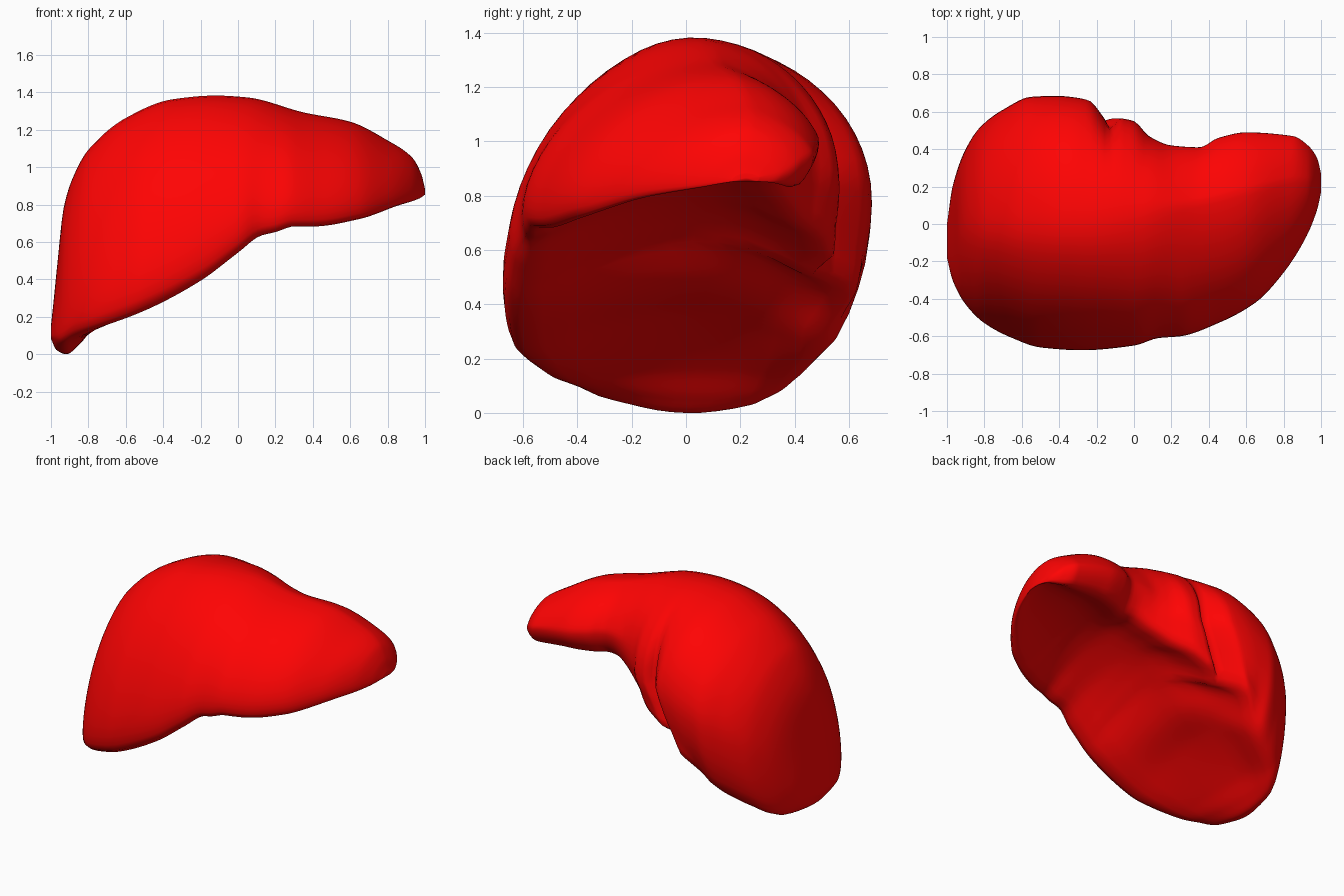
import bpy, bmesh, math
from mathutils import Vector

if "Cube" in bpy.data.objects:
    bpy.data.objects.remove(bpy.data.objects["Cube"])

# Profiles along the length (x, value), read off the front and top outlines
TOP = [(-1, .16), (-.985, .3), (-.97, .45), (-.93, .8), (-.87, .98), (-.8, 1.1), (-.6, 1.27),
       (-.35, 1.37), (-.12, 1.39), (.05, 1.38), (.35, 1.3), (.6, 1.25), (.8, 1.15),
       (.93, 1.06), (.98, .97), (1, .89)]
FRONT = [(-1, -.18), (-.97, -.3), (-.9, -.43), (-.8, -.53), (-.65, -.61), (-.5, -.66), (-.28, -.675),
         (0, -.65), (.13, -.61), (.25, -.6), (.45, -.53), (.65, -.42), (.8, -.26), (.92, -.07),
         (.98, .08), (1, .17)]
BACK = [(-1, .0), (-.97, .2), (-.9, .4), (-.82, .52), (-.7, .61), (-.54, .68), (-.4, .685), (-.25, .67),
        (-.16, .57), (-.125, .51), (-.08, .565), (0, .55), (.08, .47), (.2, .42), (.35, .41),
        (.45, .46), (.6, .49), (.85, .47), (.93, .42), (.98, .35), (1, .27)]
FRONT_RIM = [(-1, .1), (-.95, .08), (-.88, .11), (-.76, .145), (-.5, .24), (-.2, .4), (0, .55), (.12, .64),
             (.2, .66), (.3, .69), (.4, .69), (.65, .73), (.85, .8), (.97, .84), (1, .86)]
BACK_RIM = [(-1, .1), (-.92, .06), (-.8, .13), (-.6, .23), (-.35, .37), (-.15, .5), (0, .64),
            (.15, .78), (.3, .86), (.6, .86), (.9, .84), (1, .86)]
UNDER = [(-1, .09), (-.97, .03), (-.92, .01), (-.85, .06), (-.76, .16), (-.5, .36), (-.3, .47),
         (-.1, .66), (0, .74), (.15, .82), (.3, .87), (.6, .91), (.9, .9), (1, .86)]
BACK_BULGE = [(-1, .13), (-.95, .3), (-.9, .45), (-.7, .65), (-.4, .78), (-.1, .85), (.1, .95),
              (.3, 1.03), (.6, 1.0), (.9, .94), (1, .875)]
CREST_Y = [(-1, -.08), (-.9, 0), (-.3, 0), (.3, .08), (.6, .15), (.9, .22), (1, .22)]
TUCK = [(-1, .13), (-.5, .13), (-.15, .04), (.1, .06), (.4, .12), (1, .12)]
BACK_POWER = [(-1, 2.05), (-.1, 2.05), (.35, 1.6), (1, 1.6)]


def sample(curve, x):
    """Monotone cubic interpolation of a profile."""
    n = len(curve)
    d = [(curve[i + 1][1] - curve[i][1]) / (curve[i + 1][0] - curve[i][0]) for i in range(n - 1)]

    def slope(i):
        if i == 0:
            return d[0]
        if i == n - 1:
            return d[-1]
        a, b = d[i - 1], d[i]
        return 0 if a * b <= 0 else 2 * a * b / (a + b)

    i = max(k for k in range(n - 1) if k == 0 or curve[k][0] <= x)
    (x0, v0), (x1, v1) = curve[i], curve[i + 1]
    h = x1 - x0
    t = min(1, max(0, (x - x0) / h))
    return (v0 * (1 + 2 * t) * (1 - t) ** 2 + h * slope(i) * t * (1 - t) ** 2
            + v1 * t * t * (3 - 2 * t) + h * slope(i + 1) * t * t * (t - 1))


def arc(ys, zs, yt, zt, power, steps, dent=0):
    """Quarter superellipse from a side extreme to the crest; a dent fades out upward."""
    out = []
    for k in range(steps):
        a = math.pi / 2 * k / steps
        out.append((yt + (ys - yt) * math.cos(a) ** (2 / power) - dent * math.cos(a) ** 4,
                    zs + (zt - zs) * math.sin(a) ** (2 / power)))
    return out


def lean(x, y, z):
    """Slant the vein groove and the lobe beside it sideways toward the bottom."""
    t = min(1, max(0, (y - .1) / .4))
    side = t * t * (3 - 2 * t) * math.exp(-((x + .15) / .28) ** 2)
    return (x - .45 * max(0, .88 - z) * side, y, z)


def section(x):
    """Closed cross-section: domed top, rounded rims, hollow underside."""
    zt, yf, yb, zfr, zbr, zm, zb, yt, tuck, power = (sample(c, x) for c in (
        TOP, FRONT, BACK, FRONT_RIM, BACK_RIM, UNDER, BACK_BULGE, CREST_Y, TUCK, BACK_POWER))
    # the vein groove and back steps are smoothed away toward the crest
    reach = .2 * max(0, 1 - abs(x) / .75)
    smooth = sum(sample(BACK, x + reach * k / 4) for k in range(-4, 5)) / 9
    w = yb - yf
    zf = zfr + .12 * (zt - zfr)
    yfr, ybr = yf + .05 * w, yb - tuck * w
    pts = (arc(yf, zf, yt, zt, 1.75, 5) + [(yt, zt)]
           + arc(smooth, zb, yt, zt, power, 5, smooth - yb)[::-1])
    pts.append((yb - .25 * tuck * w, zb + .55 * (zbr - zb)))
    for t in (1, .75, .5, .25, 0):
        arch = 4 * t * (1 - t) * (1 + .5 * (t - .5))
        pts.append((yfr + (ybr - yfr) * t,
                    zfr + (zbr - zfr) * t + arch * (zm - (zfr + zbr) / 2)))
    pts = [Vector(p) for p in pts]
    ring, n = [], len(pts)
    for i in range(n):
        a, b, c, d = (pts[(i + k) % n] for k in (-1, 0, 1, 2))
        for t in (0, 1 / 3, 2 / 3):
            p = .5 * (2 * b + (c - a) * t + (2 * a - 5 * b + 4 * c - d) * t * t
                      + (3 * b - a - 3 * c + d) * t ** 3)
            ring.append(lean(x, p.x, p.y))
    return ring


# Loft the sections along the length, packed closer at both tips
STATIONS = 120
rings = [section(-math.cos(math.pi * i / STATIONS)) for i in range(STATIONS + 1)]
low = min(p[2] for r in rings for p in r)
bm = bmesh.new()
loops = [[bm.verts.new((x, y, z - low)) for x, y, z in r] for r in rings]
n = len(loops[0])
for a, b in zip(loops, loops[1:]):
    for i in range(n):
        j = (i + 1) % n
        bm.faces.new((a[i], a[j], b[j], b[i]))
for end in (loops[0], loops[-1]):
    center = bm.verts.new(sum((v.co for v in end), Vector()) / n)
    for i in range(n):
        bm.faces.new((end[i], end[(i + 1) % n], center))
bmesh.ops.recalc_face_normals(bm, faces=bm.faces)
for f in bm.faces:
    f.smooth = True
mesh = bpy.data.meshes.new("liver")
bm.to_mesh(mesh)
bm.free()
liver = bpy.data.objects.new("liver", mesh)
bpy.context.collection.objects.link(liver)

# Red material
red = bpy.data.materials.new("red")
red.diffuse_color = (1, .001, .001, 1)
red.use_nodes = True
red.node_tree.nodes["Principled BSDF"].inputs["Base Color"].default_value = red.diffuse_color
mesh.materials.append(red)
